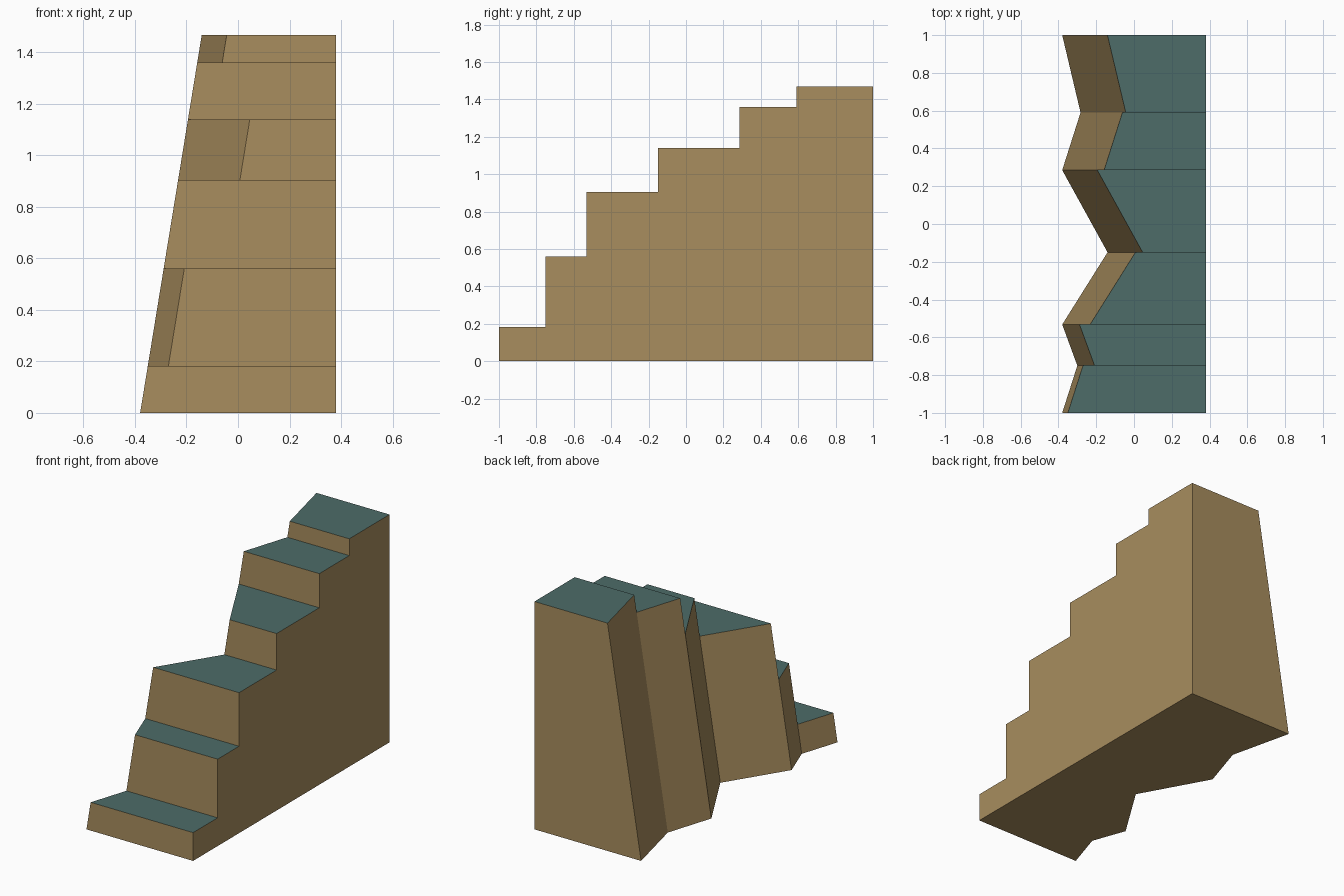
import bpy, bmesh

if "Cube" in bpy.data.objects:
    bpy.data.objects.remove(bpy.data.objects["Cube"])


def srgb(r, g, b):
    """8-bit screen colour to linear RGBA."""
    def lin(c):
        c /= 255
        return c / 12.92 if c <= 0.04045 else ((c + 0.055) / 1.055) ** 2.4
    return (lin(r), lin(g), lin(b), 1.0)


def material(name, colour):
    m = bpy.data.materials.new(name)
    m.diffuse_color = colour
    m.use_nodes = True
    m.node_tree.nodes["Principled BSDF"].inputs["Base Color"].default_value = m.diffuse_color
    return m


brown = material("brown_sides", srgb(168, 141, 94))
teal = material("teal_treads", srgb(77, 108, 104))

RIGHT = 0.38     # flat right wall
LEAN = 0.163     # inward lean of the zigzag left wall per unit of height
# zigzag points (y, x at the floor) and the height of the step between each pair
PLAN = [(-1, -0.38), (-0.75, -0.30), (-0.532, -0.38), (-0.15, -0.14),
        (0.285, -0.38), (0.59, -0.283), (1, -0.38)]
HEIGHTS = [0.182, 0.56, 0.905, 1.14, 1.36, 1.468]

bm = bmesh.new()


def quad(*points, mat=0):
    bm.faces.new([bm.verts.new(p) for p in points]).material_index = mat


def left(i, z):
    y, x = PLAN[i]
    return (x + LEAN * z, y, z)


def right(i, z):
    return (RIGHT, PLAN[i][0], z)


below = 0
for i, h in enumerate(HEIGHTS):
    j = i + 1
    quad(left(i, h), right(i, h), right(j, h), left(j, h), mat=1)           # tread
    quad(left(i, below), right(i, below), right(i, h), left(i, h))          # riser
    quad(left(j, 0), left(i, 0), left(i, h), left(j, h))                    # leaning wall
    quad(right(i, 0), right(j, 0), right(j, h), right(i, h))                # right wall
    quad(left(i, 0), left(j, 0), right(j, 0), right(i, 0))                  # underside
    below = h
n = len(HEIGHTS)
quad(right(n, 0), left(n, 0), left(n, below), right(n, below))              # back wall

bmesh.ops.remove_doubles(bm, verts=bm.verts, dist=1e-4)
mesh = bpy.data.meshes.new("staircase")
bm.to_mesh(mesh)
bm.free()
mesh.materials.append(brown)
mesh.materials.append(teal)
bpy.context.collection.objects.link(bpy.data.objects.new("staircase", mesh))
